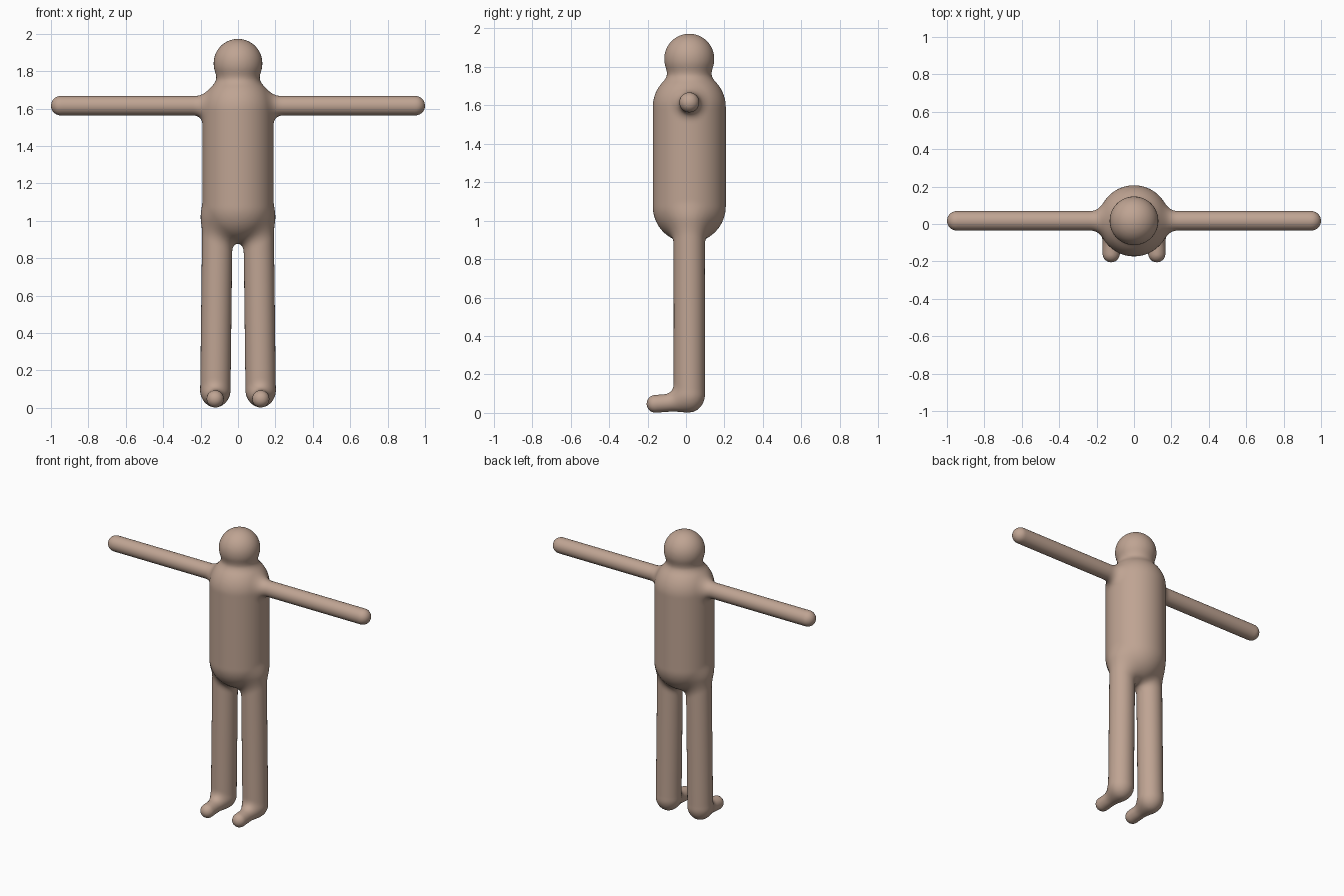
import bpy, bmesh
from mathutils import Vector

if "Cube" in bpy.data.objects:
    bpy.data.objects.remove(bpy.data.objects["Cube"])

Y = 0.017      # depth of the body axis
BLEND = 0.055  # width of the soft fillets between parts

# Capsules: start, end, radius
parts = [
    ((0, Y, 1.84), (0, Y, 1.842), 0.13),       # head
    ((0, Y, 1.075), (0, Y, 1.59), 0.19),       # torso
    ((-0.948, Y, 1.615), (0.948, Y, 1.615), 0.052),  # both arms
]
for s in (-1, 1):
    parts.append(((s * 0.11, Y, 1.0), (s * 0.121, Y, 0.1), 0.081))            # leg
    parts.append(((s * 0.122, Y, 0.06), (s * 0.122, -0.159, 0.047), 0.046))   # foot
parts = [(Vector(a), Vector(b), r) for a, b, r in parts]


def add_capsule(bm, a, b, r):
    """Sphere split at its equator and stretched from a to b."""
    axis = (b - a).normalized()
    turn = axis.to_track_quat('Z', 'Y')
    geo = bmesh.ops.create_uvsphere(bm, u_segments=32, v_segments=17, radius=r)
    for v in geo['verts']:
        base = b if v.co.z > 0 else a
        v.co = base + turn @ v.co


def distance(p):
    """Distance to the softly blended union of all the capsules."""
    total = None
    for a, b, r in parts:
        ab = b - a
        t = max(0.0, min(1.0, (p - a).dot(ab) / ab.length_squared))
        d = (p - a - ab * t).length - r
        if total is None:
            total = d
        else:
            h = max(BLEND - abs(total - d), 0.0) / BLEND
            total = min(total, d) - h * h * BLEND * 0.25
    return total


# Rough body: overlapping capsules fused by a voxel remesh
bm = bmesh.new()
for a, b, r in parts:
    add_capsule(bm, a, b, r)
rough_mesh = bpy.data.meshes.new("rough_body")
bm.to_mesh(rough_mesh)
bm.free()
rough = bpy.data.objects.new("rough_body", rough_mesh)
bpy.context.collection.objects.link(rough)
remesh = rough.modifiers.new("fuse", 'REMESH')
remesh.mode = 'VOXEL'
remesh.voxel_size = 0.013
graph = bpy.context.evaluated_depsgraph_get()
mesh = bpy.data.meshes.new_from_object(rough.evaluated_get(graph))
bpy.data.objects.remove(rough)

# Settle the skin onto the blended shape
bm = bmesh.new()
bm.from_mesh(mesh)
E = 0.001
steps = [Vector((E, 0, 0)), Vector((0, E, 0)), Vector((0, 0, E))]
for _ in range(3):
    bmesh.ops.smooth_vert(bm, verts=bm.verts, factor=0.5,
                          use_axis_x=True, use_axis_y=True, use_axis_z=True)
    for v in bm.verts:
        d = distance(v.co)
        grad = Vector([(distance(v.co + s) - d) / E for s in steps])
        if grad.length > 0.1:
            v.co -= grad * (d / grad.length_squared)
for f in bm.faces:
    f.smooth = True
bm.to_mesh(mesh)
bm.free()

# Finished figure
figure = bpy.data.objects.new("figure_body", mesh)
mesh.name = "figure_body"
bpy.context.collection.objects.link(figure)
skin = bpy.data.materials.new("skin")
skin.diffuse_color = (0.52, 0.37, 0.29, 1)
skin.use_nodes = True
skin.node_tree.nodes["Principled BSDF"].inputs["Base Color"].default_value = skin.diffuse_color
mesh.materials.clear()
mesh.materials.append(skin)
